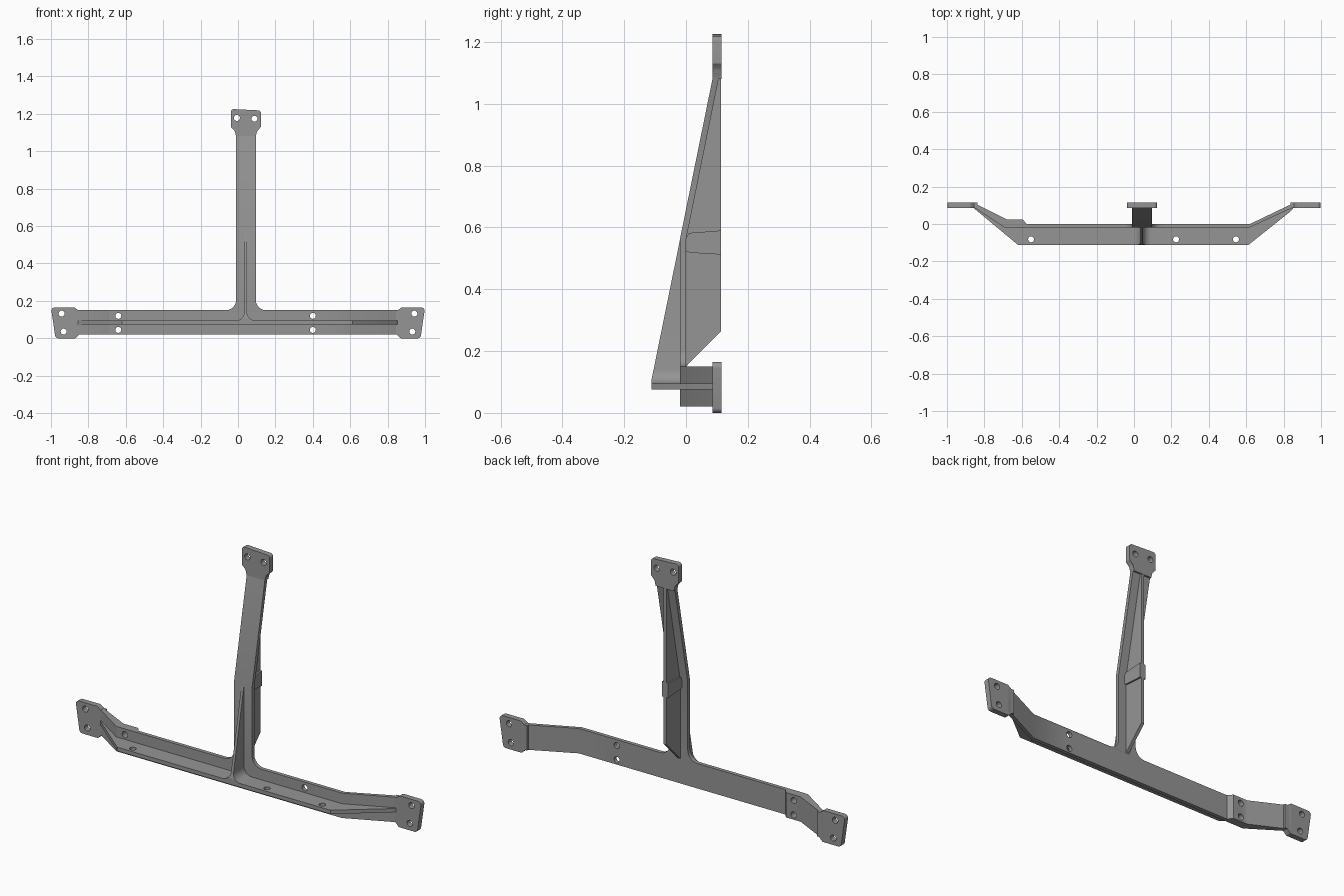
import bpy, bmesh, math
from mathutils import Vector

cube = bpy.data.objects.get("Cube")
if cube:
    bpy.data.objects.remove(cube, do_unlink=True)

grey = bpy.data.materials.new("plain grey")
grey.use_nodes = True
grey.diffuse_color = (0.3, 0.3, 0.3, 1)
grey.node_tree.nodes["Principled BSDF"].inputs["Base Color"].default_value = (0.3, 0.3, 0.3, 1)

# How an outline (a, b) and a depth d become a point
PLANES = {
    "xz": lambda a, b, d: (a, d, b),
    "xy": lambda a, b, d: (a, b, d),
    "yz": lambda a, b, d: (d, a, b),
}


def rounded(points, steps=6):
    """Round each corner given as (a, b, radius)."""
    out = []
    for i, p in enumerate(points):
        c = Vector(p[:2])
        if len(p) < 3:
            out.append(c)
            continue
        u = (Vector(points[i - 1][:2]) - c).normalized()
        v = (Vector(points[(i + 1) % len(points)][:2]) - c).normalized()
        half = u.angle(v) / 2
        reach = p[2] / math.tan(half)
        centre = c + (u + v).normalized() * p[2] / math.sin(half)
        start, end = c + u * reach - centre, c + v * reach - centre
        turn = start.angle_signed(end)
        for k in range(steps + 1):
            t = -turn * k / steps
            out.append(centre + Vector((start.x * math.cos(t) - start.y * math.sin(t),
                                        start.x * math.sin(t) + start.y * math.cos(t))))
    return out


def prism(name, plane, points, lo, hi, edit=None):
    """Extrude an outline between two depths."""
    place = PLANES[plane]
    outline = rounded(points)
    bm = bmesh.new()
    rings = [[bm.verts.new(place(p[0], p[1], d)) for p in outline] for d in (lo, hi)]
    bm.faces.new(rings[0])
    bm.faces.new(rings[1])
    n = len(outline)
    for i in range(n):
        j = (i + 1) % n
        bm.faces.new((rings[0][i], rings[0][j], rings[1][j], rings[1][i]))
    if edit:
        edit(bm)
    bmesh.ops.recalc_face_normals(bm, faces=bm.faces)
    mesh = bpy.data.meshes.new(name)
    bm.to_mesh(mesh)
    bm.free()
    mesh.materials.append(grey)
    obj = bpy.data.objects.new(name, mesh)
    bpy.context.collection.objects.link(obj)
    return obj


def select(obj):
    bpy.ops.object.select_all(action="DESELECT")
    bpy.context.view_layer.objects.active = obj
    obj.select_set(True)


def drill(obj, plane, centres, radius=0.016):
    """Cut round holes through a plate."""
    for a, b in centres:
        ring = [(a + radius * math.cos(k * math.tau / 20),
                 b + radius * math.sin(k * math.tau / 20)) for k in range(20)]
        cutter = prism("hole_cutter", plane, ring, -0.5, 0.5)
        cutter.hide_render = True
        mod = obj.modifiers.new("hole", "BOOLEAN")
        mod.operation, mod.solver, mod.object = "DIFFERENCE", "EXACT", cutter
        select(obj)
        bpy.ops.object.modifier_apply(modifier=mod.name)
        bpy.data.objects.remove(cutter, do_unlink=True)


parts = []

# Crossbar web, bent back at both ends, with a thickened pad on one side
web = prism("crossbar_web", "xy", [
    (-0.88, 0.093), (-0.85, 0.085), (-0.69, -0.02), (0.615, -0.02), (0.85, 0.088), (0.88, 0.093),
    (0.88, 0.115), (0.86, 0.115), (0.62, 0.0), (-0.575, 0.0), (-0.595, 0.025),
    (-0.68, 0.025), (-0.86, 0.115), (-0.88, 0.115)], 0.02, 0.15)
drill(web, "xz", [(x, z) for x in (-0.64, 0.40) for z in (0.045, 0.12)])
parts.append(web)

# Horizontal stiffening flange
flange = prism("crossbar_flange", "xy", [
    (-0.62, -0.112), (0.612, -0.112), (0.84, 0.07), (0.86, 0.095), (0.84, 0.09), (0.615, -0.015),
    (-0.69, -0.015), (-0.84, 0.085), (-0.865, 0.095), (-0.845, 0.075)], 0.075, 0.095)
drill(flange, "xy", [(-0.55, -0.082), (0.225, -0.082), (0.545, -0.082)])
parts.append(flange)

# End mounting pads
for side, name in ((-1, "right_end_pad"), (1, "left_end_pad")):
    pad = prism(name, "xz", [(side * x, z, *r) for x, z, *r in (
        (0.838, 0.02), (0.85, 0.02), (0.87, 0.0, 0.008), (0.976, 0.0, 0.018),
        (1.0, 0.165, 0.018), (0.875, 0.165, 0.008), (0.855, 0.15), (0.838, 0.15))], 0.086, 0.115)
    drill(pad, "xz", [(side * 0.943, 0.132), (side * 0.932, 0.036)])
    parts.append(pad)


# Upright plate with flared base, leaning back above the bend
BEND = 0.56


def lean(bm):
    bmesh.ops.bisect_plane(bm, geom=bm.verts[:] + bm.edges[:] + bm.faces[:],
                           plane_co=(0, 0, BEND), plane_no=(0, 0, 1))
    for v in bm.verts:
        v.co.y += max(0, v.co.z - BEND) * 0.203


parts.append(prism("upright_plate", "xz", [
    (-0.08, 0.14), (0.17, 0.14), (0.17, 0.15), (0.095, 0.15, 0.055), (0.095, 1.09),
    (0.11, 1.12), (-0.025, 1.12), (-0.01, 1.09), (-0.01, 0.15, 0.055), (-0.08, 0.15)],
    -0.02, 0.0, lean))

# Top mounting pad
top_pad = prism("top_pad", "xz", [
    (-0.01, 1.08), (0.095, 1.08), (0.102, 1.108), (0.123, 1.13, 0.008), (0.123, 1.218, 0.016),
    (-0.038, 1.226, 0.016), (-0.038, 1.13, 0.008), (-0.017, 1.108)], 0.086, 0.115)
drill(top_pad, "xz", [(-0.006, 1.178), (0.088, 1.174)])
parts.append(top_pad)


# Front rib, filleted onto the flange and trimmed along a slope
def slope_trim(bm):
    cut = bmesh.ops.bisect_plane(bm, geom=bm.verts[:] + bm.edges[:] + bm.faces[:],
                                 plane_co=(0, -0.113, 0.1), plane_no=(0, -1, 0.203),
                                 clear_outer=True)
    edges = [e for e in cut["geom_cut"] if isinstance(e, bmesh.types.BMEdge)]
    bmesh.ops.edgenet_fill(bm, edges=edges)


parts.append(prism("front_rib", "xz", [
    (-0.02, 0.085), (0.1, 0.085), (0.1, 0.095), (0.048, 0.095, 0.045), (0.048, 0.6),
    (0.034, 0.6), (0.034, 0.095, 0.045), (-0.02, 0.095)], -0.112, -0.015, slope_trim))

# Rear rib and its thickened band
parts.append(prism("rear_rib", "yz", [
    (-0.008, 0.142), (0.0, 0.15), (0.114, 0.265), (0.114, 1.12), (0.1, 1.12), (-0.008, 0.57)],
    0.033, 0.05))
parts.append(prism("rear_rib_band", "yz", [
    (-0.005, 0.525), (0.015, 0.518), (0.114, 0.512), (0.114, 0.59), (0.01, 0.582), (-0.005, 0.56)],
    0.024, 0.059))

for obj in parts:
    select(obj)
    bpy.ops.object.shade_smooth_by_angle(angle=math.radians(30))
